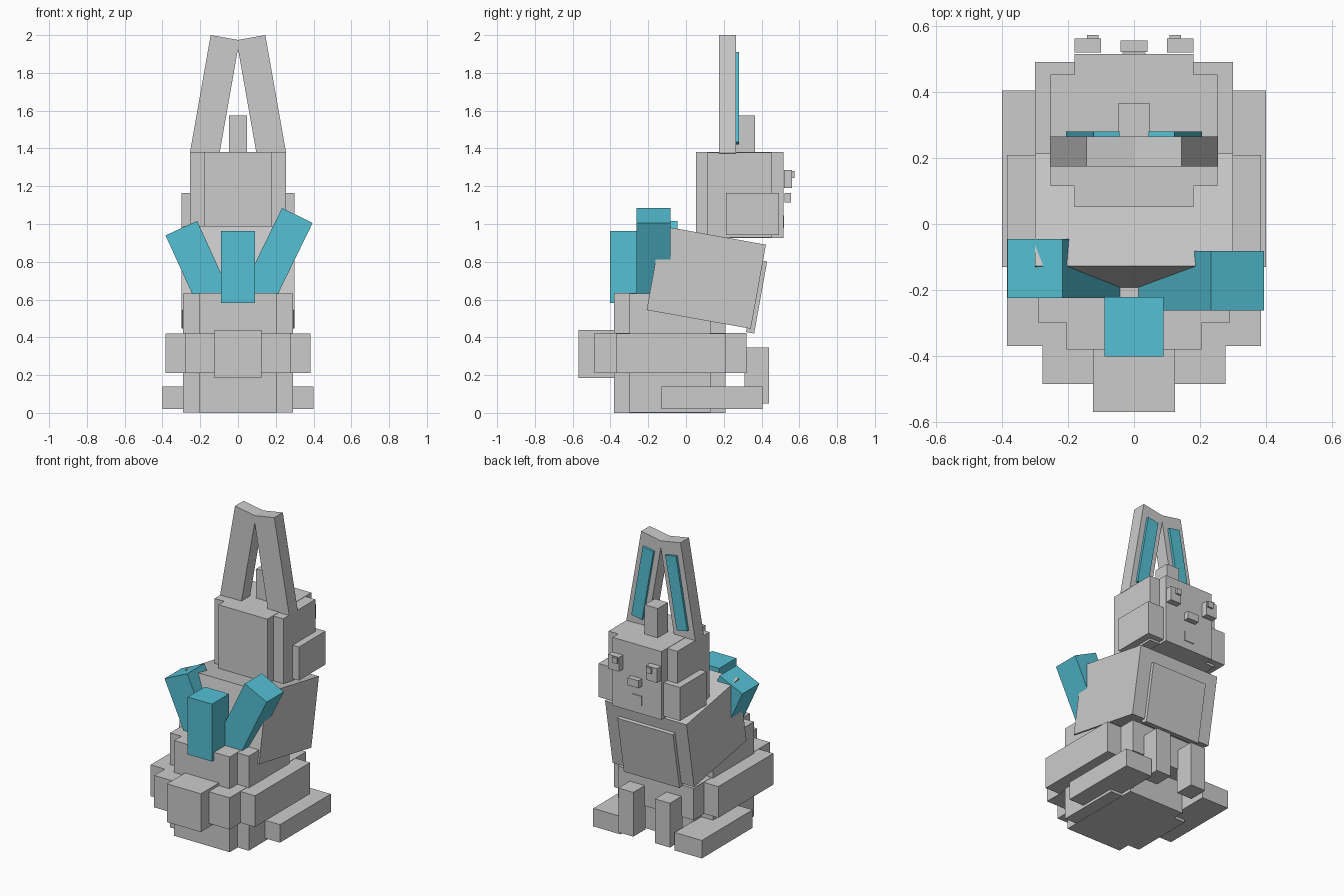
import bpy
from math import radians, sin, cos
from mathutils import Vector

cube = bpy.data.objects.get("Cube")
if cube:
    bpy.data.objects.remove(cube, do_unlink=True)


def material(name, rgb):
    m = bpy.data.materials.new(name)
    m.use_nodes = True
    col = (*rgb, 1)
    m.diffuse_color = col
    m.node_tree.nodes["Principled BSDF"].inputs["Base Color"].default_value = col
    return m


GREY = material("light grey", (0.6, 0.6, 0.6))
TEAL = material("teal", (0.09, 0.53, 0.66))


def block(name, center, size, mat=GREY, rot=(0, 0, 0)):
    """Cuboid given by its centre, size and rotation in degrees."""
    bpy.ops.mesh.primitive_cube_add(size=1, location=center,
                                    rotation=[radians(a) for a in rot])
    ob = bpy.context.object
    ob.name = name
    ob.scale = size
    bpy.ops.object.transform_apply(location=False, rotation=False, scale=True)
    ob.data.materials.append(mat)
    return ob


def span(name, x, y, z, mat=GREY):
    """Upright cuboid given by its ranges."""
    ranges = (x, y, z)
    return block(name, [(a + b) / 2 for a, b in ranges],
                 [b - a for a, b in ranges], mat)


def centred(name, half, y, z, mat=GREY):
    return span(name, (-half, half), y, z, mat)


def pair(name, x, y, z, mat=GREY):
    span("left_" + name, x, y, z, mat)
    span("right_" + name, (-x[1], -x[0]), y, z, mat)


# Lower body and the wide hip ring, each from two crossed blocks
centred("body_wide", 0.29, (-0.30, 0.13), (0.002, 0.632))
centred("body_deep", 0.205, (-0.38, 0.21), (0, 0.634))
centred("hips_wide", 0.385, (-0.37, 0.21), (0.212, 0.42))
centred("hips_deep", 0.278, (-0.485, 0.32), (0.21, 0.422))
centred("hip_bump", 0.125, (-0.57, -0.30), (0.185, 0.44))

# Feet and front legs
pair("foot", (0.20, 0.40), (-0.13, 0.405), (0.02, 0.14))
pair("front_leg", (0.08, 0.19), (0.31, 0.44), (0.05, 0.345))

# Leaning torso with a raised chest panel
LEAN = -10.2
torso_center = Vector((0, 0.1075, 0.7175))
block("torso", torso_center, (0.60, 0.56, 0.452), rot=(LEAN, 0, 0))
a = radians(LEAN)
ly, lz = 0.28, -0.054
offset = Vector((0, ly * cos(a) - lz * sin(a), ly * sin(a) + lz * cos(a)))
block("chest_panel", torso_center + offset, (0.41, 0.044, 0.388), rot=(LEAN, 0, 0))

# Head and cheeks
centred("head_wide", 0.253, (0.115, 0.453), (0.928, 1.378))
centred("head_deep", 0.18, (0.052, 0.515), (0.926, 1.38))
centred("cheeks", 0.30, (0.213, 0.492), (0.942, 1.165))
centred("head_tuft", 0.048, (0.26, 0.366), (1.36, 1.575))

# Face
pair("eye", (0.10, 0.18), (0.52, 0.562), (1.19, 1.285))
pair("pupil", (0.107, 0.143), (0.55, 0.574), (1.243, 1.28))
centred("nose", 0.041, (0.522, 0.557), (1.115, 1.165))
centred("mouth", 0.035, (0.51, 0.52), (0.98, 1.045))

# Ears leaning together, with coloured linings
for side, s in (("left", 1), ("right", -1)):
    block(side + "_ear", (s * 0.1235, 0.22, 1.674), (0.155, 0.09, 0.635),
          rot=(0, -10 * s, 0))
    block(side + "_ear_lining", (s * 0.125, 0.268, 1.665), (0.08, 0.026, 0.484),
          TEAL, (0, -10 * s, 0))


# Three tails fanning out, placed by the centre of the top end
def tail(name, top, width, length, tilt):
    t = radians(tilt)
    axis = Vector((sin(t), 0, cos(t)))
    block(name, Vector(top) - axis * length / 2, (width, 0.18, length),
          TEAL, (0, tilt, 0))


tail("middle_tail", (0, -0.312, 0.963), 0.178, 0.382, 0)
tail("left_tail", (0.314, -0.172, 1.045), 0.18, 0.50, 26)
tail("right_tail", (-0.30, -0.135, 0.978), 0.184, 0.46, -24.5)
